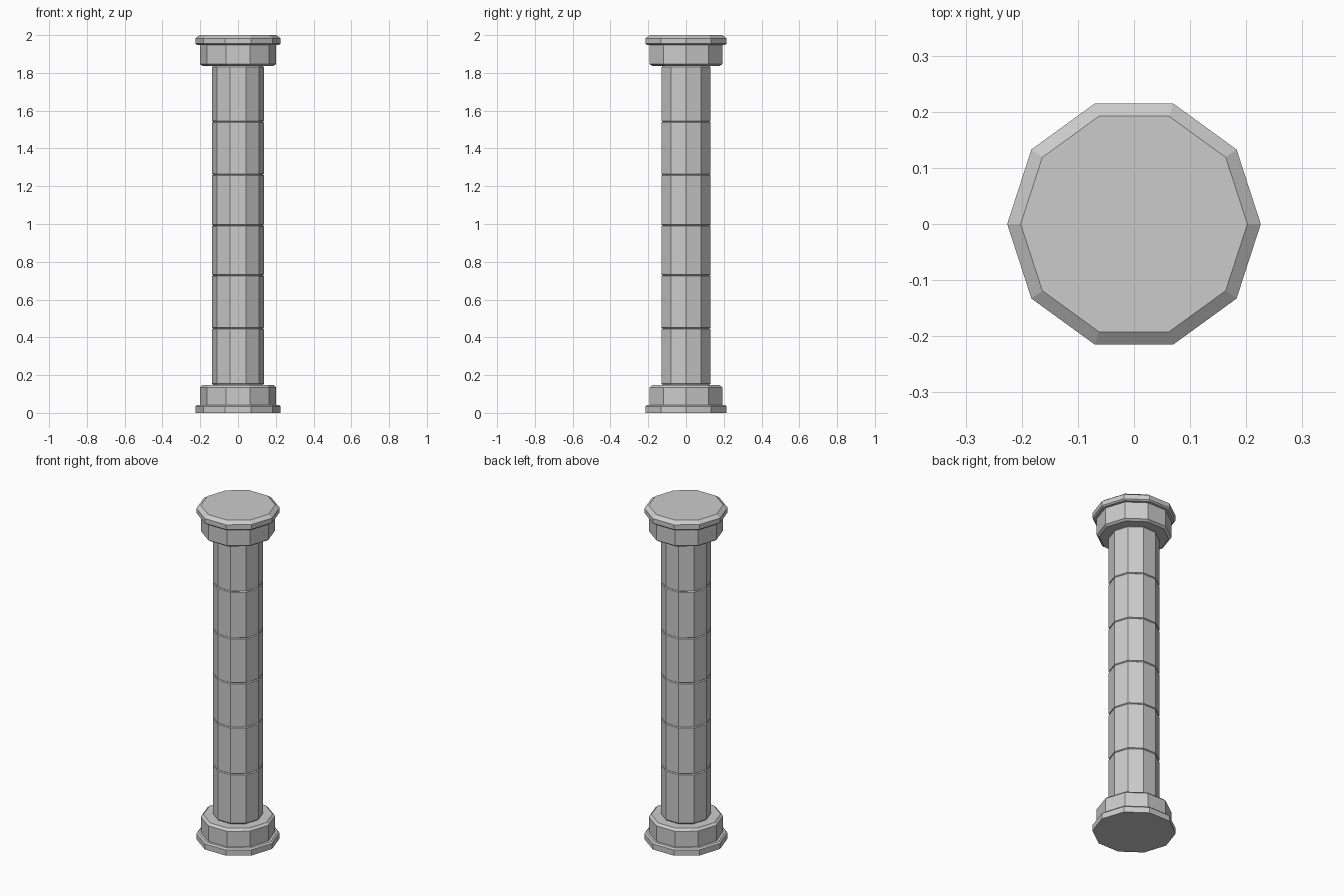
import bpy, bmesh
from math import cos, sin, pi

if "Cube" in bpy.data.objects:
    bpy.data.objects.remove(bpy.data.objects["Cube"])

SIDES = 10


def lathe(name, profile):
    """Closed flat-shaded ten-sided solid from (radius, height) points, bottom to top."""
    bm = bmesh.new()
    rings = [[bm.verts.new((r * cos(2 * pi * i / SIDES), r * sin(2 * pi * i / SIDES), z))
              for i in range(SIDES)] for r, z in profile]
    for low, high in zip(rings, rings[1:]):
        for i in range(SIDES):
            j = (i + 1) % SIDES
            bm.faces.new((low[i], low[j], high[j], high[i]))
    bm.faces.new(rings[0][::-1])
    bm.faces.new(rings[-1])
    mesh = bpy.data.meshes.new(name)
    bm.to_mesh(mesh)
    bm.free()
    obj = bpy.data.objects.new(name, mesh)
    bpy.context.collection.objects.link(obj)
    return obj


# stepped base with chamfered edges
lathe("base", [(0.226, 0), (0.226, 0.034), (0.217, 0.042), (0.202, 0.042),
               (0.202, 0.135), (0.188, 0.148)])

# stepped capital
lathe("capital", [(0.188, 1.837), (0.202, 1.847), (0.202, 1.948), (0.217, 1.948),
                  (0.226, 1.955), (0.226, 1.983), (0.202, 2.0)])

# shaft of stacked drums with chamfered joints
joints = [0.148, 0.448, 0.728, 0.993, 1.262, 1.542, 1.837]
shaft = []
for n, (z0, z1) in enumerate(zip(joints, joints[1:])):
    lo = 0.007 if n == 0 else 0.004
    hi = 0.007 if n == len(joints) - 2 else 0.004
    shaft += [(0.131, z0), (0.137, z0 + lo), (0.137, z1 - hi)]
shaft.append((0.131, joints[-1]))
lathe("shaft", shaft)
